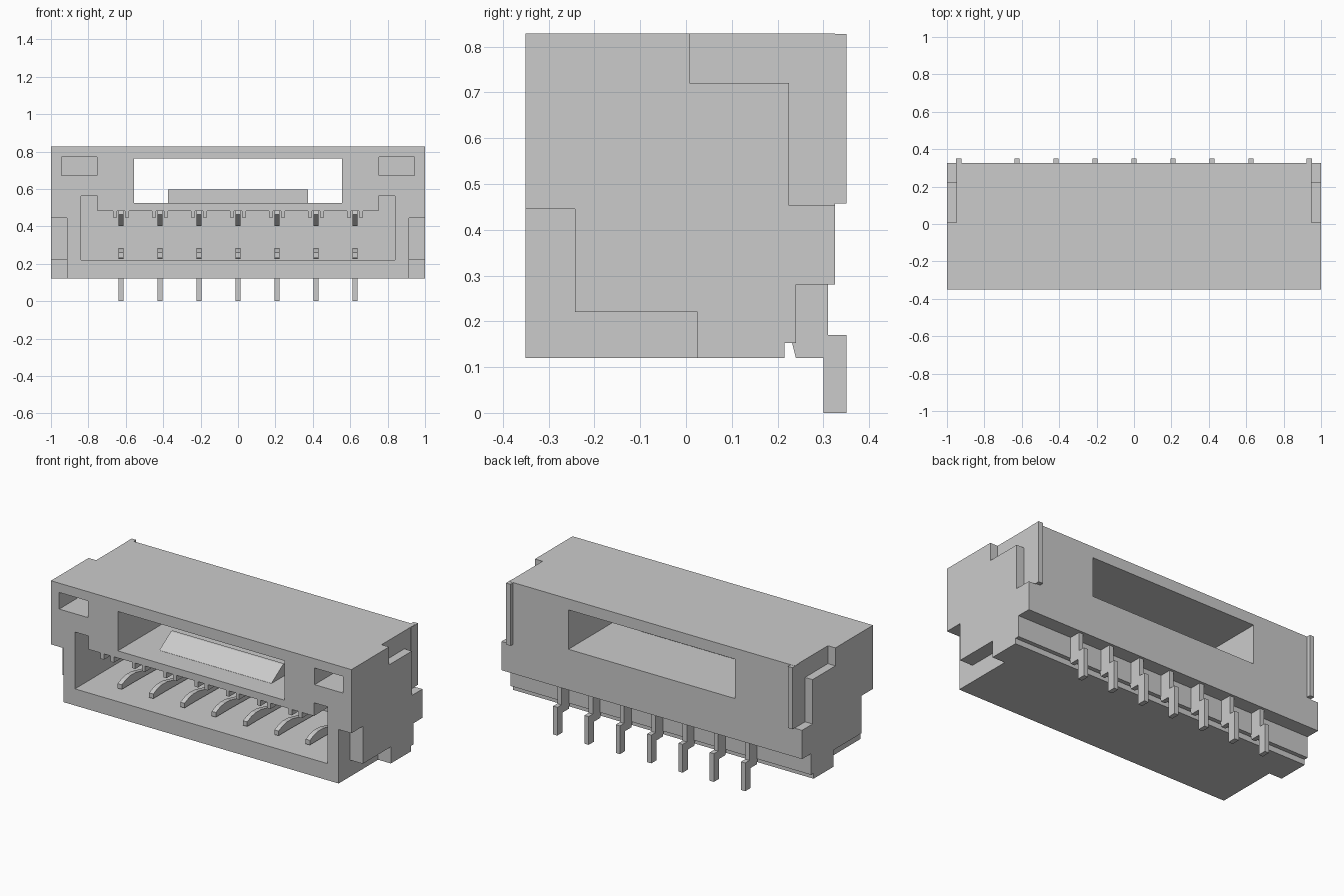
import bpy, bmesh

if "Cube" in bpy.data.objects:
    bpy.data.objects.remove(bpy.data.objects["Cube"])

PINS = [(i - 3) * 0.2085 for i in range(7)]


def prism(name, pts, lo, hi, axis):
    """Extrude a 2D outline: axis 'X' takes (y,z) points, axis 'Y' takes (x,z)."""
    bm = bmesh.new()
    place = (lambda p, t: (t, p[0], p[1])) if axis == 'X' else (lambda p, t: (p[0], t, p[1]))
    f = bm.faces.new([bm.verts.new(place(p, lo)) for p in pts])
    ext = bmesh.ops.extrude_face_region(bm, geom=[f])
    d = (hi - lo, 0, 0) if axis == 'X' else (0, hi - lo, 0)
    bmesh.ops.translate(bm, vec=d, verts=[v for v in ext['geom'] if isinstance(v, bmesh.types.BMVert)])
    bmesh.ops.recalc_face_normals(bm, faces=bm.faces)
    me = bpy.data.meshes.new(name)
    bm.to_mesh(me)
    bm.free()
    ob = bpy.data.objects.new(name, me)
    bpy.context.collection.objects.link(ob)
    return ob


def rect(a0, a1, b0, b1):
    return [(a0, b0), (a1, b0), (a1, b1), (a0, b1)]


def cut(target, cutter):
    m = target.modifiers.new("cut", 'BOOLEAN')
    m.operation, m.solver, m.object = 'DIFFERENCE', 'EXACT', cutter
    bpy.context.view_layer.objects.active = target
    bpy.ops.object.modifier_apply(modifier=m.name)
    bpy.data.objects.remove(cutter)


# Housing: side outline with the stepped underside at the back
housing = prism("housing", [(-.35, .12), (.215, .12), (.215, .153), (.24, .153), (.24, .28),
                            (.325, .28), (.325, .828), (-.35, .828)], -1, 1, 'X')

# Plug cavity: ceiling carries a pair of small teeth around each contact
cavity = [(-.84, .22), (.84, .22), (.84, .562), (.75, .562), (.75, .482)]
for x in reversed(PINS):
    for a, b in ((.044, .022), (-.022, -.044)):
        cavity += [(x + a, .482), (x + a, .447), (x + b, .447), (x + b, .482)]
cavity += [(-.75, .482), (-.75, .562), (-.84, .562)]
cut(housing, prism("cavity_cutter", cavity, -.5, .2, 'Y'))

# Latch window running right through
cut(housing, prism("window_cutter", rect(-.555, .555, .525, .762), -.5, .5, 'Y'))

for s in (-1, 1):
    # Front corner pocket
    cut(housing, prism("pocket_cutter", rect(*sorted((s * .755, s * .945)), .672, .772), -.5, .1, 'Y'))
    # Lower front and upper rear side recesses
    cut(housing, prism("lower_cutter", [(-.5, 0), (.025, 0), (.025, .22), (-.242, .22),
                                        (-.242, .445), (-.5, .445)], s * .915, s * 1.1, 'X'))
    cut(housing, prism("upper_cutter", [(.008, 1), (.008, .72), (.225, .72), (.225, .453),
                                        (.5, .453), (.5, 1)], s * .95, s * 1.1, 'X'))
    # Solder tab plate
    prism("side_tab", rect(.285, .35, .457, .827), s * .923, s * .953, 'X')

# Latch ramp on the window floor
prism("latch_ramp", [(-.215, .515), (-.09, .515), (-.09, .597), (-.105, .597), (-.215, .526)],
      -.373, .373, 'X')

# Contacts: lower blade, upper blade and solder leg
lower = [(-.23, .232), (-.12, .232), (.21, .225), (.21, .262), (.1, .255), (0, .262),
         (-.1, .284), (-.15, .285), (-.19, .277), (-.23, .26)]
upper = [(-.2, .482), (-.22, .462), (-.15, .402), (-.1, .402), (-.02, .44), (.21, .44), (.21, .482)]
leg = [(.23, .28), (.31, .28), (.31, .17), (.35, .17), (.35, 0), (.3, 0), (.3, .12), (.24, .12), (.23, .16)]
for i, x in enumerate(PINS):
    for name, pts in (("lower_contact", lower), ("upper_contact", upper), ("solder_leg", leg)):
        prism(f"{name}_{i + 1}", pts, x - .014, x + .014, 'X')
